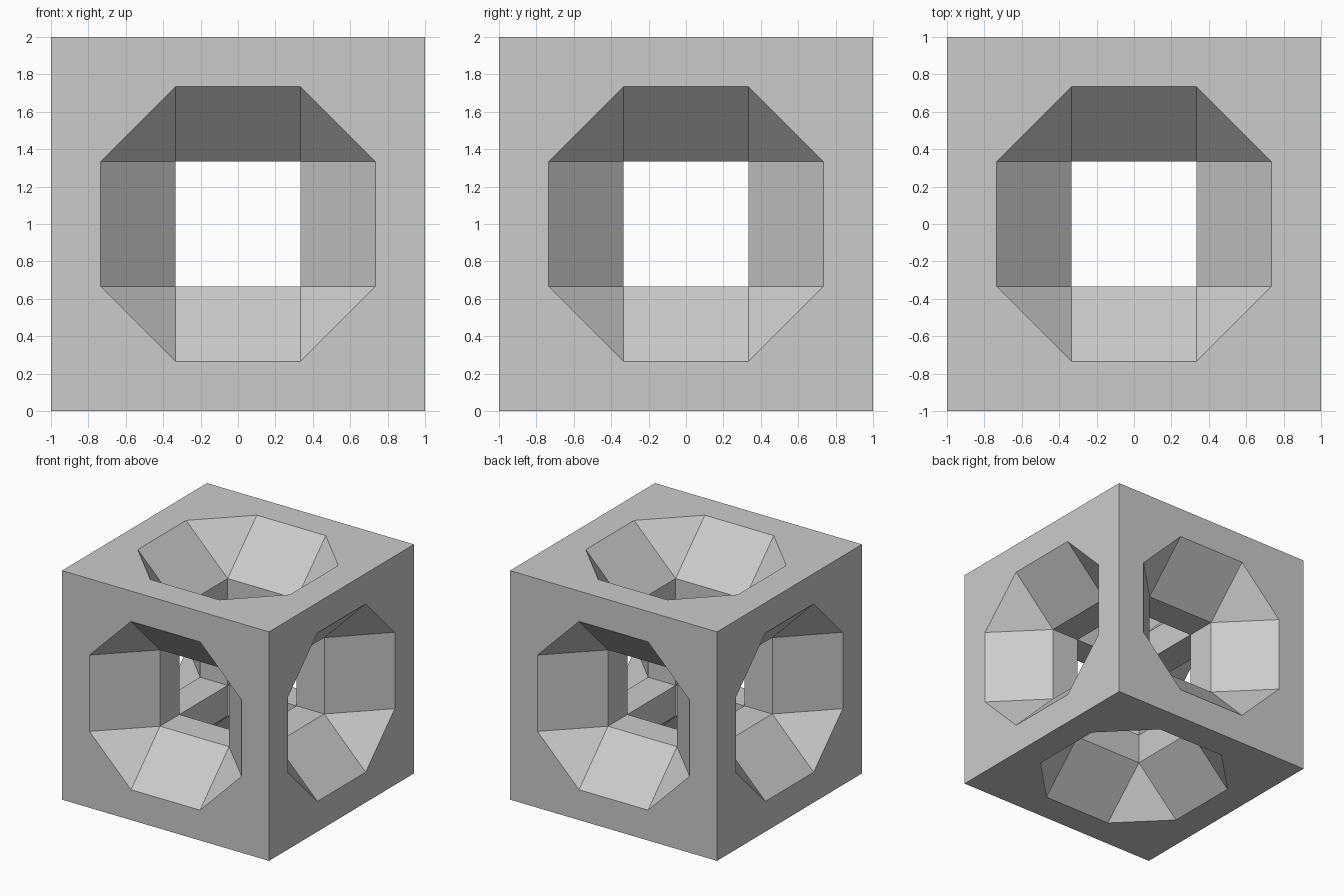
import bpy, bmesh
from math import pi
from mathutils import Matrix, Vector

if "Cube" in bpy.data.objects:
    bpy.data.objects.remove(bpy.data.objects["Cube"])

T = 1 / 3    # half width of the square tunnels
W = 0.735    # half width of the octagonal openings
D = 0.6      # distance from centre to the bottom of each funnel

bm = bmesh.new()


def face(matrix, *points):
    bm.faces.new([bm.verts.new(matrix @ Vector(p)) for p in points])


def quarter(m):
    # flat outer face around the octagon
    face(m, (1, -1, 1), (1, 1, 1), (W, T, 1), (W, -T, 1))
    face(m, (1, 1, 1), (T, W, 1), (W, T, 1))
    # sloping funnel side and its triangular corner
    face(m, (W, -T, 1), (W, T, 1), (T, T, D), (T, -T, D))
    face(m, (W, T, 1), (T, W, 1), (T, T, D))
    # square tunnel wall down to the central crossing
    face(m, (T, -T, D), (T, T, D), (T, T, T), (T, -T, T))


# six identical sides, each made of four quarters
sides = [Matrix.Rotation(i * pi / 2, 4, 'X') for i in range(4)]
sides += [Matrix.Rotation(s * pi / 2, 4, 'Y') for s in (-1, 1)]
lift = Matrix.Translation((0, 0, 1))
for side in sides:
    for i in range(4):
        quarter(lift @ side @ Matrix.Rotation(i * pi / 2, 4, 'Z'))

# weld the sides into one closed solid
bmesh.ops.remove_doubles(bm, verts=bm.verts[:], dist=0.0005)
bmesh.ops.recalc_face_normals(bm, faces=bm.faces[:])

mesh = bpy.data.meshes.new("hollow_cube")
bm.to_mesh(mesh)
bm.free()
bpy.context.collection.objects.link(bpy.data.objects.new("hollow_cube", mesh))
